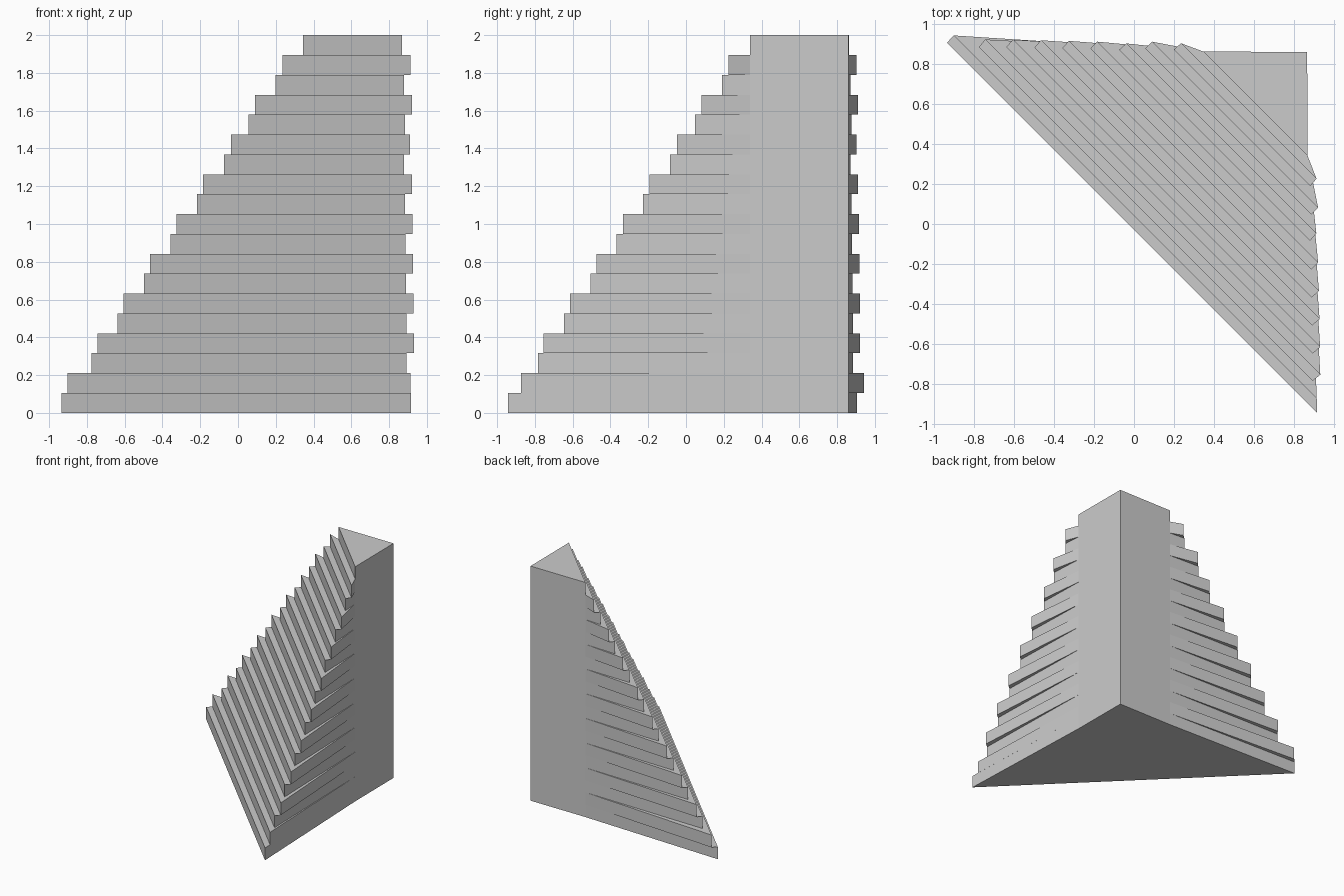
import bpy, bmesh

if "Cube" in bpy.data.objects:
    bpy.data.objects.remove(bpy.data.objects["Cube"])

STEPS = 19
RISE = 2.0 / STEPS

# Column at the back corner: same footprint at every height
CORNER = (0.865, 0.859)
COL_RIGHT = (0.868, 0.339)
COL_LEFT = (0.345, 0.862)

# How far each tread reaches at its right end (alternating narrow / wide)
REACH = [0.915, 0.913, 0.893, 0.931, 0.893, 0.930, 0.890, 0.927, 0.888, 0.924,
         0.885, 0.920, 0.879, 0.911, 0.885, 0.920, 0.880, 0.912]


def footprint(i):
    """Five-point outline of step i: corner, column, slanted front edge, column."""
    if i == STEPS - 1:
        return [CORNER, COL_LEFT, COL_LEFT, COL_RIGHT, COL_RIGHT]
    d = -0.028 + 0.0686 * i              # front edge lies on x + y = d
    x = REACH[i]
    y = 0.942 if i == 1 else x - 0.009
    return [CORNER, COL_LEFT, (d - y, y), (x, d - x), COL_RIGHT]


# Loft: each step gives a lower and an upper ring; between steps the ring is a flat ledge
bm = bmesh.new()
rings = []
for i in range(STEPS):
    for z in (i * RISE, (i + 1) * RISE):
        rings.append([bm.verts.new((x, y, z)) for x, y in footprint(i)])
for low, high in zip(rings, rings[1:]):
    for k in range(5):
        n = (k + 1) % 5
        bm.faces.new((low[k], low[n], high[n], high[k]))
bm.faces.new(rings[0][::-1])
bm.faces.new(rings[-1])

# Merge the shared column points and collapse empty faces
bmesh.ops.remove_doubles(bm, verts=bm.verts[:], dist=1e-4)
bmesh.ops.recalc_face_normals(bm, faces=bm.faces[:])

mesh = bpy.data.meshes.new("corner_staircase")
bm.to_mesh(mesh)
bm.free()
stairs = bpy.data.objects.new("corner_staircase", mesh)
bpy.context.collection.objects.link(stairs)
